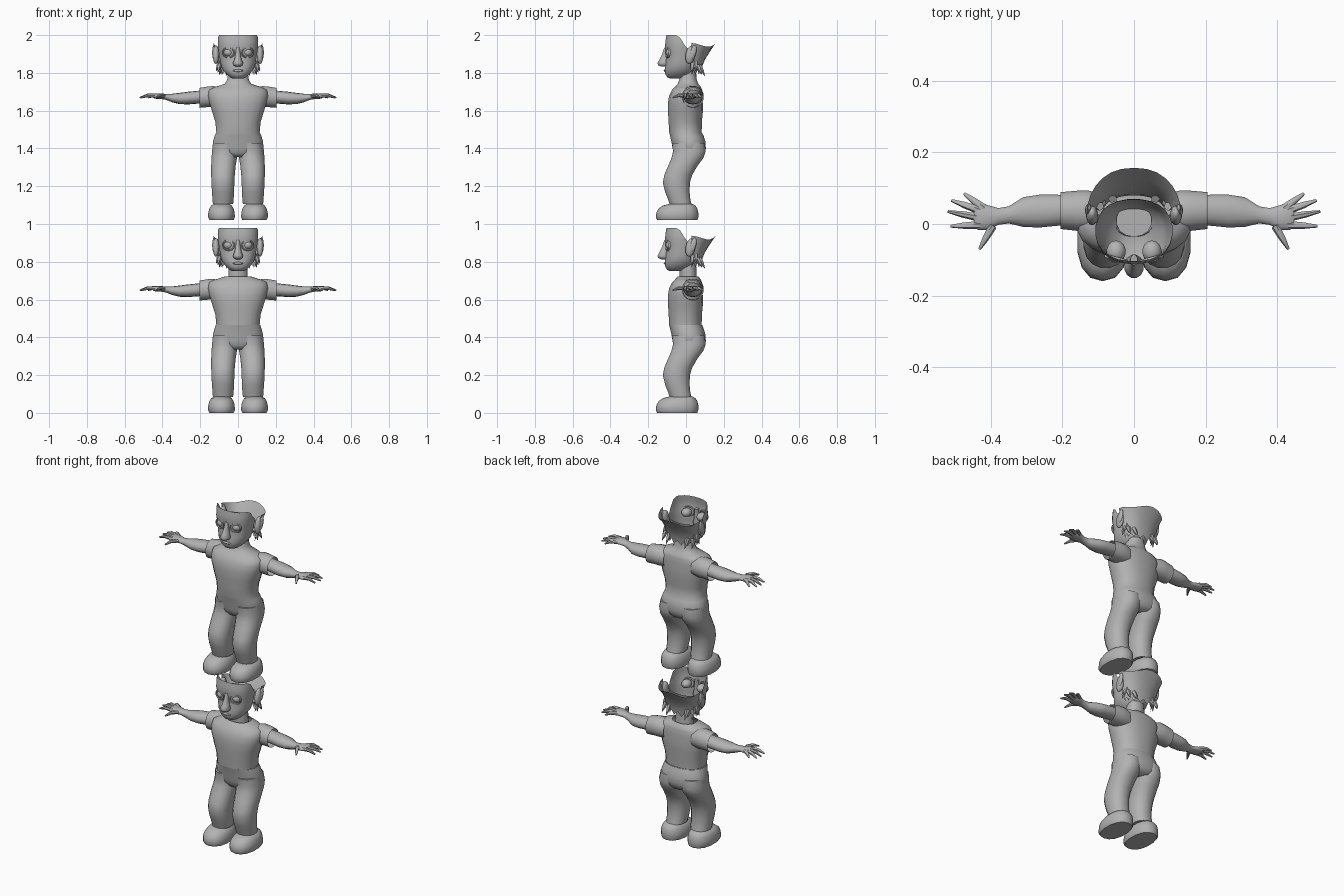
import bpy, bmesh, math
from mathutils import Vector, Matrix

if "Cube" in bpy.data.objects:
    bpy.data.objects.remove(bpy.data.objects["Cube"])

GREY = bpy.data.materials.new("plain_grey")
GREY.diffuse_color = (0.45, 0.45, 0.45, 1)
GREY.use_nodes = True
GREY.node_tree.nodes["Principled BSDF"].inputs["Base Color"].default_value = GREY.diffuse_color


def finish(bm, name, dz, mirror=False, sharp=50, normals=True):
    if normals:
        bmesh.ops.recalc_face_normals(bm, faces=bm.faces)
    me = bpy.data.meshes.new(name)
    bm.to_mesh(me)
    bm.free()
    for p in me.polygons:
        p.use_smooth = True
    me.set_sharp_from_angle(angle=math.radians(sharp))
    me.materials.append(GREY)
    ob = bpy.data.objects.new(name, me)
    bpy.context.collection.objects.link(ob)
    ob.location.z = dz
    if mirror:
        ob.modifiers.new("Mirror", 'MIRROR').use_mirror_merge = False
    return ob


def spow(v, e):
    return math.copysign(abs(v) ** e, v)


def skin(bm, rows, wrap=True):
    n = len(rows[0])
    for r0, r1 in zip(rows, rows[1:]):
        for i in range(n if wrap else n - 1):
            j = (i + 1) % n
            bm.faces.new((r0[i], r0[j], r1[j], r1[i]))


def loft(bm, rings, n=16, e=2.3, axis='z', caps=(True, True)):
    # ring: (position on axis, a0, a1, b0, b1); a,b = x,y or y,z
    rows = []
    for t, a0, a1, b0, b1 in rings:
        row = []
        for i in range(n):
            w = math.tau * (i + 0.5) / n
            a = (a0 + a1) / 2 + (a1 - a0) / 2 * spow(math.cos(w), 2 / e)
            b = (b0 + b1) / 2 + (b1 - b0) / 2 * spow(math.sin(w), 2 / e)
            row.append(bm.verts.new((a, b, t) if axis == 'z' else (t, a, b)))
        rows.append(row)
    skin(bm, rows)
    if caps[0]:
        bm.faces.new(rows[0])
    if caps[1]:
        bm.faces.new(rows[-1])


def ball(bm, c, s, rot=(0, 'X'), u=14, v=8):
    m = Matrix.Translation(c) @ Matrix.Rotation(rot[0], 4, rot[1]) @ Matrix.Diagonal((*s, 1))
    bmesh.ops.create_uvsphere(bm, u_segments=u, v_segments=v, radius=1, matrix=m)


def tube(bm, pts, radii, n=7):
    rows = []
    for k, (p, r) in enumerate(zip(pts, radii)):
        d = Vector(pts[min(k + 1, len(pts) - 1)]) - Vector(pts[max(k - 1, 0)])
        side = d.cross(Vector((0, 0, 1))).normalized()
        up = side.cross(d).normalized()
        rows.append([bm.verts.new(Vector(p) + side * r * math.cos(math.tau * i / n)
                                  + up * r * math.sin(math.tau * i / n)) for i in range(n)])
    skin(bm, rows)
    bm.faces.new(rows[0])
    bm.faces.new(rows[-1])


HIPS = [(.335, .07, -.05, .085), (.355, .12, -.066, .1), (.38, .137, -.072, .106),
        (.415, .134, -.078, .104), (.445, .126, -.085, .095), (.465, .119, -.09, .087)]
CHEST = [(.465, .116, -.09, .084), (.52, .121, -.093, .085), (.57, .137, -.096, .09),
         (.62, .152, -.097, .09), (.66, .16, -.09, .087), (.69, .155, -.075, .085),
         (.705, .125, -.06, .08), (.722, .07, -.045, .066)]
COLLAR = [(.745, .058, -.036, .057), (.77, .054, -.034, .054)]


def sym(rs):
    return [(z, -rx, rx, y0, y1) for z, rx, y0, y1 in rs]


def head_top(y):
    # upper rim: high over the forehead, dipping at the ears
    if y < -.04:
        return .98
    return max(.895, .98 - (y + .04) * 1.6)


def figure(tag, dz, one_piece):
    # clothes
    if one_piece:
        bm = bmesh.new()
        loft(bm, sym(HIPS[:-1] + CHEST + COLLAR), 20, caps=(True, False))
        finish(bm, tag + "_one_piece_suit", dz)
    else:
        bm = bmesh.new()
        loft(bm, sym(HIPS), 20, caps=(True, False))
        finish(bm, tag + "_trouser_seat", dz)
        bm = bmesh.new()
        loft(bm, sym(CHEST), 20, caps=(False, False))
        finish(bm, tag + "_shirt", dz)
    bm = bmesh.new()
    loft(bm, [(.085, .025, .134, -.088, .03), (.11, .022, .136, -.096, .024),
              (.15, .02, .139, -.112, .02), (.2, .018, .142, -.124, .022),
              (.24, .016, .143, -.116, .034), (.29, .011, .143, -.095, .064),
              (.33, .004, .141, -.078, .094), (.365, .001, .139, -.07, .106),
              (.41, .002, .132, -.076, .1)], 16, 2.2)
    finish(bm, tag + "_trouser_legs", dz, True)
    bm = bmesh.new()
    loft(bm, [(.09, -.02, .085, .6, .7), (.13, -.022, .095, .598, .711),
              (.16, -.02, .094, .598, .709), (.205, -.015, .09, .594, .701)],
         16, 2.1, 'x', (False, False))
    finish(bm, tag + "_sleeves", dz, True)

    # shoes
    bm = bmesh.new()
    loft(bm, [(0, .022, .152, -.152, .06), (.015, .015, .16, -.16, .065),
              (.04, .016, .159, -.157, .065), (.062, .022, .153, -.145, .06),
              (.078, .032, .143, -.122, .05), (.086, .045, .128, -.09, .035)], 14, 2.3)
    finish(bm, tag + "_shoes", dz, True)

    # arms, palms and fingers
    bm = bmesh.new()
    loft(bm, [(.16, 0, .08, .62, .69), (.215, -.006, .083, .617, .685),
              (.265, -.011, .083, .613, .68), (.31, -.009, .076, .615, .674),
              (.35, .001, .05, .625, .669), (.38, -.003, .045, .637, .668),
              (.41, -.018, .054, .642, .672), (.435, -.018, .06, .643, .672),
              (.448, -.01, .054, .647, .668)], 14, 2.1, 'x')
    for base, tip in [((.42, .045), (.475, .085)), ((.43, .038), (.51, .066)),
                      ((.43, .018), (.52, .035)), ((.43, -.002), (.512, -.006)),
                      ((.395, -.005), (.432, -.07))]:
        mid = [(base[k] * .45 + tip[k] * .55) for k in (0, 1)]
        tube(bm, [(*base, .659), (*mid, .661), (*tip, .649)], [.012, .0095, .004])
    finish(bm, tag + "_arms_and_hands", dz, True)

    # neck
    bm = bmesh.new()
    loft(bm, sym([(.68, .056, -.03, .06), (.73, .052, -.034, .055), (.79, .05, -.036, .054)]),
         14, 2.1, caps=(False, True))
    finish(bm, tag + "_neck", dz)

    # open-topped face shell
    bm = bmesh.new()
    loft(bm, sym([(.75, .028, -.085, -.025), (.757, .043, -.1, 0), (.775, .064, -.111, .03),
                  (.80, .084, -.112, .052), (.83, .093, -.108, .06), (.86, .098, -.105, .065),
                  (.89, .103, -.105, .068), (.92, .107, -.112, .07), (.95, .108, -.109, .07),
                  (.98, .107, -.104, .07)]), 24, 2.3, caps=(True, False))
    for v in bm.verts:
        v.co.z = min(v.co.z, head_top(v.co.y))
    bmesh.ops.remove_doubles(bm, verts=bm.verts, dist=.0005)
    finish(bm, tag + "_face", dz)

    # nose and lips
    bm = bmesh.new()
    loft(bm, sym([(.813, .012, -.13, -.09), (.82, .024, -.148, -.085), (.832, .028, -.152, -.085),
                  (.85, .02, -.142, -.085), (.88, .013, -.127, -.085), (.915, .01, -.115, -.085)]),
         12, 2)
    ball(bm, (0, -.108, .792), (.028, .01, .007))
    finish(bm, tag + "_nose_and_lips", dz)

    # eyes with lids
    bm = bmesh.new()
    ball(bm, (.05, -.077, .888), (.027, .031, .024))
    finish(bm, tag + "_eyeballs", dz, True)
    bm = bmesh.new()
    rows = []
    for i in range(18):
        w = math.tau * i / 18
        row = []
        for k in range(6):
            q = math.tau * k / 6
            s = 1 + .14 * math.cos(q)
            row.append(bm.verts.new((.05 + .03 * s * math.cos(w), -.097 + .006 * math.sin(q)
                                     + .008 * math.cos(w), .888 + .027 * s * math.sin(w))))
        rows.append(row)
    skin(bm, rows + rows[:1])
    finish(bm, tag + "_eyelids", dz, True)

    # ears
    bm = bmesh.new()
    ball(bm, (.117, .024, .876), (.017, .026, .05), (-.2, 'X'))
    ball(bm, (.127, .038, .888), (.01, .016, .04), (-.25, 'X'))
    finish(bm, tag + "_ears", dz, True)

    # flaring hair shell behind the ears, jagged at both edges
    bm = bmesh.new()
    rows = []
    for k, (z, rx, yb) in enumerate([(.782, .088, .08), (.81, .1, .084), (.85, .11, .1),
                                     (.89, .122, .125), (.928, .132, .157)]):
        row = []
        for i in range(15):
            w = math.pi * i / 14
            zz = z + ((.012 if i % 2 else -.012) if k == 0 else 0)
            zz += (.01 * math.cos(w * 4) if k == 4 else 0)
            row.append(bm.verts.new((rx * spow(math.cos(w), .85),
                                     .03 + (yb - .03) * math.sin(w) ** 1.05, zz)))
        rows.append(row)
    skin(bm, rows, False)
    finish(bm, tag + "_back_hair", dz, sharp=35)
    # loose locks under the ears
    bm = bmesh.new()
    for x, y, z, tx, ty, tz in [(.095, .05, .84, .116, .052, .79), (.095, .035, .83, .108, .03, .782),
                                (.09, .06, .82, .098, .085, .77), (.06, .07, .82, .06, .1, .765)]:
        tube(bm, [(x, y, z), ((x + tx) / 2, (y + ty) / 2, (z + tz) / 2), (tx, ty, tz)],
             [.013, .01, .001], 5)
    finish(bm, tag + "_hair_locks", dz, True)


figure("lower", 0.0, False)
figure("upper", 1.02, True)
